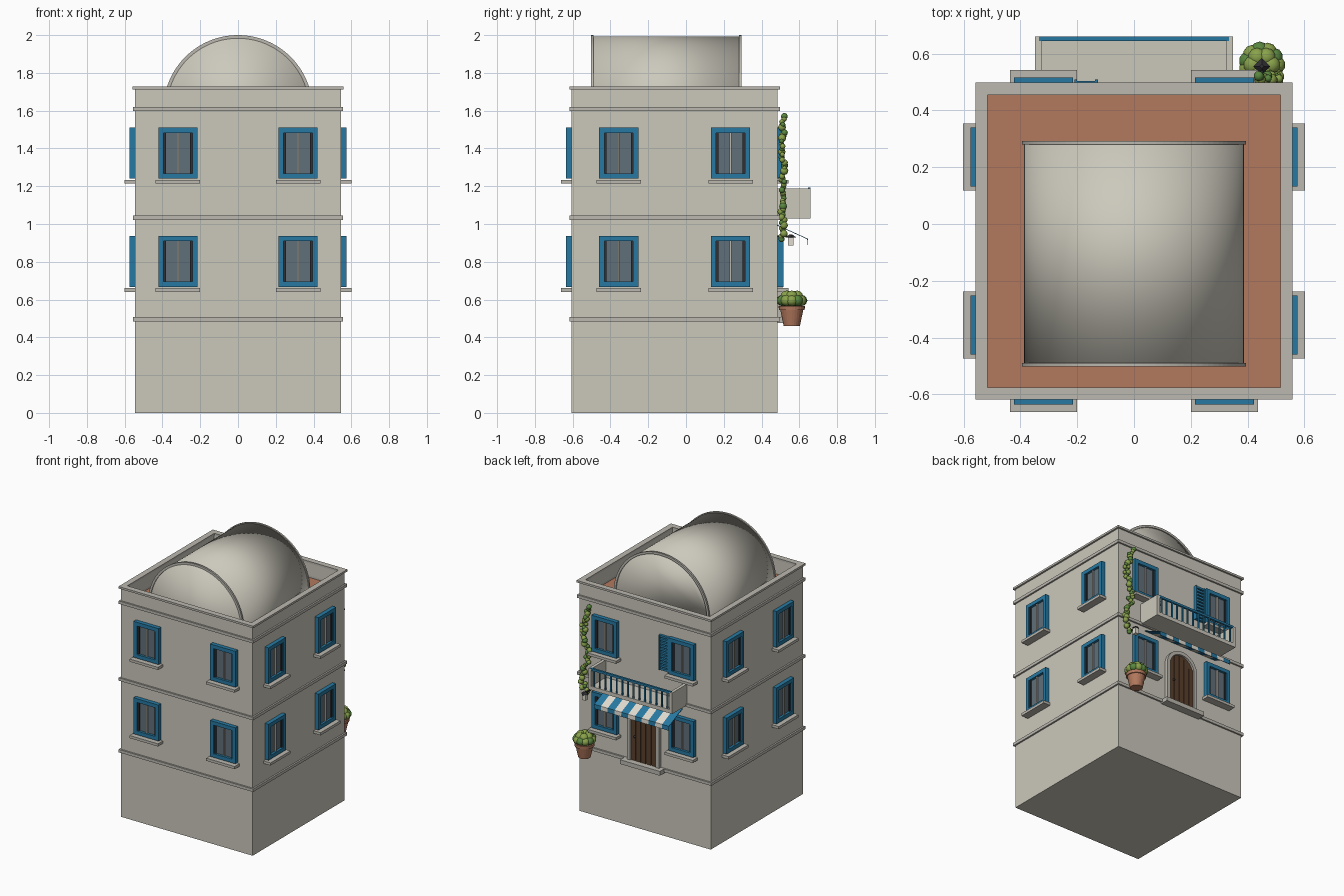
import bpy, bmesh, math, random
from mathutils import Matrix, Vector

if "Cube" in bpy.data.objects:
    bpy.data.objects.remove(bpy.data.objects["Cube"])

random.seed(4)
CY = -0.06      # centre of the house in y
H = 0.545       # half width of the walls
BACK = CY + H


def mat(name, r, g, b):
    m = bpy.data.materials.new(name)
    m.diffuse_color = (r, g, b, 1)
    m.use_nodes = True
    m.node_tree.nodes["Principled BSDF"].inputs["Base Color"].default_value = m.diffuse_color
    return m


STONE = mat("stone", 0.60, 0.58, 0.50)
TRIM = mat("trim", 0.50, 0.48, 0.43)
BLUE = mat("blue_paint", 0.02, 0.19, 0.36)
GLASS = mat("glass", 0.12, 0.16, 0.19)
TILE = mat("terracotta", 0.45, 0.19, 0.11)
WOOD = mat("wood", 0.10, 0.05, 0.025)
DARK = mat("iron", 0.03, 0.03, 0.035)
WHITE = mat("white_cloth", 0.75, 0.72, 0.64)
LEAF = [mat("leaf_light", 0.25, 0.36, 0.07), mat("leaf_dark", 0.10, 0.24, 0.05)]


def finish(bm, name, m, smooth=False):
    bmesh.ops.recalc_face_normals(bm, faces=bm.faces)
    me = bpy.data.meshes.new(name)
    bm.to_mesh(me)
    bm.free()
    for p in me.polygons:
        p.use_smooth = smooth
    me.materials.append(m)
    ob = bpy.data.objects.new(name, me)
    bpy.context.collection.objects.link(ob)
    return ob


def box(name, x, y, z, m, M=Matrix()):
    bm = bmesh.new()
    c = Vector(((x[0] + x[1]) / 2, (y[0] + y[1]) / 2, (z[0] + z[1]) / 2))
    s = Matrix.Diagonal((x[1] - x[0], y[1] - y[0], z[1] - z[0], 1))
    bmesh.ops.create_cube(bm, size=1, matrix=M @ Matrix.Translation(c) @ s)
    return finish(bm, name, m)


def prism(name, pts, y0, y1, m, smooth=False):
    bm = bmesh.new()
    f = bm.faces.new([bm.verts.new((x, y0, z)) for x, z in pts])
    r = bmesh.ops.extrude_face_region(bm, geom=[f])
    bmesh.ops.translate(bm, vec=(0, y1 - y0, 0),
                        verts=[v for v in r["geom"] if isinstance(v, bmesh.types.BMVert)])
    if f.is_valid is False or len(bm.faces) == len(pts) + 1:
        bm.faces.new([v for v in bm.verts if abs(v.co.y - y0) < 1e-6][:len(pts)])
    return finish(bm, name, m, smooth)


def arc(r, cz, n=32):
    return [(r * math.cos(math.pi * i / n), cz + r * math.sin(math.pi * i / n)) for i in range(n + 1)]


def ring(name, ro, ri, z, m):
    for s, tag in ((-1, "near"), (1, "far")):
        a, b = sorted((s * ri, s * ro))
        box(f"{name}_y_{tag}", (-ro, ro), (CY + a, CY + b), z, m)
        box(f"{name}_x_{tag}", (a, b), (CY - ri, CY + ri), z, m)


def ball(name, p, r, m, squash=1.0):
    bm = bmesh.new()
    bmesh.ops.create_icosphere(bm, subdivisions=2, radius=r,
                               matrix=Matrix.Translation(p) @ Matrix.Diagonal((1, 1, squash, 1)))
    return finish(bm, name, m, True)


def cone(name, p, r1, r2, h, m, n=24):
    bm = bmesh.new()
    bmesh.ops.create_cone(bm, cap_ends=True, segments=n, radius1=r1, radius2=r2, depth=h,
                          matrix=Matrix.Translation(Vector(p) + Vector((0, 0, h / 2))))
    ob = finish(bm, name, m, False)
    return ob


# Walls, mouldings, parapet and roof
box("walls", (-H, H), (CY - H, BACK), (0, 1.60), STONE)
for i, z in enumerate((0.485, 1.022)):
    box(f"band_{i}", (-0.557, 0.557), (CY - 0.557, CY + 0.557), (z, z + 0.022), TRIM)
ring("cornice", 0.557, 0.52, (1.598, 1.62), TRIM)
ring("parapet", H, 0.52, (1.60, 1.715), STONE)
ring("coping", 0.558, 0.515, (1.713, 1.728), TRIM)
box("roof_floor", (-0.52, 0.52), (CY - 0.52, CY + 0.52), (1.595, 1.605), TILE)

# Barrel vault with end rims
prism("vault", arc(0.388, 1.605, 48), -0.495, 0.285, STONE, True)
for i, y in enumerate((-0.502, 0.28)):
    prism(f"vault_rim_{i}", arc(0.395, 1.605, 48) + arc(0.378, 1.605, 48)[::-1], y, y + 0.013, TRIM)


# Windows: built facing -y at the origin, then turned to each wall
def window(name, M, w=0.104, h=0.27):
    b = 0.028
    for s in (-1, 1):
        box(name + "_jamb", sorted((s * w, s * (w - b))), (-0.03, 0), (0, h), BLUE, M)
        box(name + "_sash", sorted((s * (w - b), s * (w - b - 0.012))), (-0.02, 0), (b, h - b), DARK, M)
    for z in (0, h - b):
        box(name + "_rail", (b - w, w - b), (-0.03, 0), (z, z + b), BLUE, M)
    box(name + "_glass", (b - w, w - b), (-0.012, 0), (b, h - b), GLASS, M)
    box(name + "_mullion", (-0.005, 0.005), (-0.022, 0), (b, h - b), TRIM, M)
    box(name + "_sill", (-0.118, 0.118), (-0.057, 0), (-0.026, -0.006), TRIM, M)


for side, (label, off) in enumerate((("front", 0.318), ("right", 0.296), ("back", 0.318), ("left", 0.296))):
    turn = Matrix.Translation((0, CY, 0)) @ Matrix.Rotation(side * math.pi / 2, 4, "Z")
    for z in (0.667, 1.24):
        for s in (-1, 1):
            window(f"{label}_window", turn @ Matrix.Translation((s * off, -H, z)))

# Open louvred shutter on the back
for x in (-0.21, -0.137):
    box("shutter_stile", (x, x + 0.01), (BACK, 0.508), (1.245, 1.505), BLUE)
for i in range(11):
    z = 1.245 + i * 0.0245
    box("shutter_slat", (-0.2, -0.137), (BACK, 0.504), (z, z + 0.015), BLUE)

# Arched door, surround and step
prism("door", [(-0.108, 0.507)] + arc(0.108, 0.80, 20)[::-1] + [(0.108, 0.507)], BACK - 0.01, 0.495, WOOD)
outer, inner = arc(0.132, 0.80, 20), arc(0.106, 0.80, 20)
prism("door_surround", [(0.132, 0.507)] + outer + [(-0.132, 0.507), (-0.106, 0.507)]
      + inner[::-1] + [(0.106, 0.507)], BACK - 0.01, 0.51, TRIM)
for i in range(5):
    x = -0.085 + i * 0.0425
    top = 0.795 + math.sqrt(0.106 ** 2 - (abs(x) + 0.016) ** 2)
    box("door_plank", (x - 0.017, x + 0.017), (BACK, 0.501), (0.507, top), WOOD)
ball("door_knob", (0.07, 0.507, 0.69), 0.009, DARK)
box("door_step", (-0.165, 0.165), (BACK, 0.545), (0.475, 0.507), TRIM)

# Balcony
box("balcony_slab", (-0.348, 0.348), (BACK, 0.66), (1.03, 1.058), STONE)
for s in (-1, 1):
    box("balcony_end", sorted((s * 0.325, s * 0.348)), (BACK, 0.66), (1.058, 1.188), STONE)
box("balcony_rail", (-0.335, 0.335), (0.645, 0.66), (1.176, 1.192), BLUE)
for i in range(14):
    x = -0.305 + i * 0.61 / 13
    box("baluster", (x - 0.005, x + 0.005), (0.648, 0.657), (1.058, 1.178), BLUE)

# Striped awning with valance
N = 11
for i in range(N):
    x0, x1 = -0.31 + 0.62 * i / N, -0.31 + 0.62 * (i + 1) / N
    bm = bmesh.new()
    rows = [[bm.verts.new((x, y, z)) for x in (x0, x1)]
            for y, z in ((BACK, 0.995), (0.645, 0.922), (0.647, 0.89))]
    for a, b in zip(rows, rows[1:]):
        bm.faces.new((a[0], a[1], b[1], b[0]))
    ob = finish(bm, "awning_stripe", (BLUE, WHITE)[i % 2])
    ob.modifiers.new("thickness", "SOLIDIFY").thickness = 0.004

# Wall lantern
box("lantern_arm", (0.445, 0.455), (BACK, 0.555), (0.93, 0.938), DARK)
cone("lantern_cap", (0.45, 0.555, 0.928), 0.03, 0.008, 0.016, DARK, 4)
box("lantern_body", (0.435, 0.465), (0.54, 0.57), (0.885, 0.928), WHITE)

# Climbing vine
for i in range(46):
    t = i / 45
    p = Vector((0.475 + 0.02 * math.sin(t * 11) + random.uniform(-0.018, 0.018),
                0.512 + random.uniform(-0.008, 0.01), 0.92 + t * 0.65))
    ball("vine_leaf", p, random.uniform(0.013, 0.022), LEAF[i % 3 == 0])

# Plant pot
PX, PY = 0.45, 0.56
cone("pot", (PX, PY, 0.46), 0.043, 0.062, 0.09, TILE)
cone("pot_rim", (PX, PY, 0.545), 0.068, 0.07, 0.022, TILE)
for i in range(11):
    a = 2 * math.pi * i / 11
    ball("pot_leaf_low", (PX + 0.05 * math.cos(a), PY + 0.05 * math.sin(a), 0.595), 0.033, LEAF[i % 2], 0.9)
for i in range(6):
    a = 2 * math.pi * i / 6
    ball("pot_leaf_high", (PX + 0.032 * math.cos(a), PY + 0.032 * math.sin(a), 0.618), 0.033, LEAF[0], 0.9)
